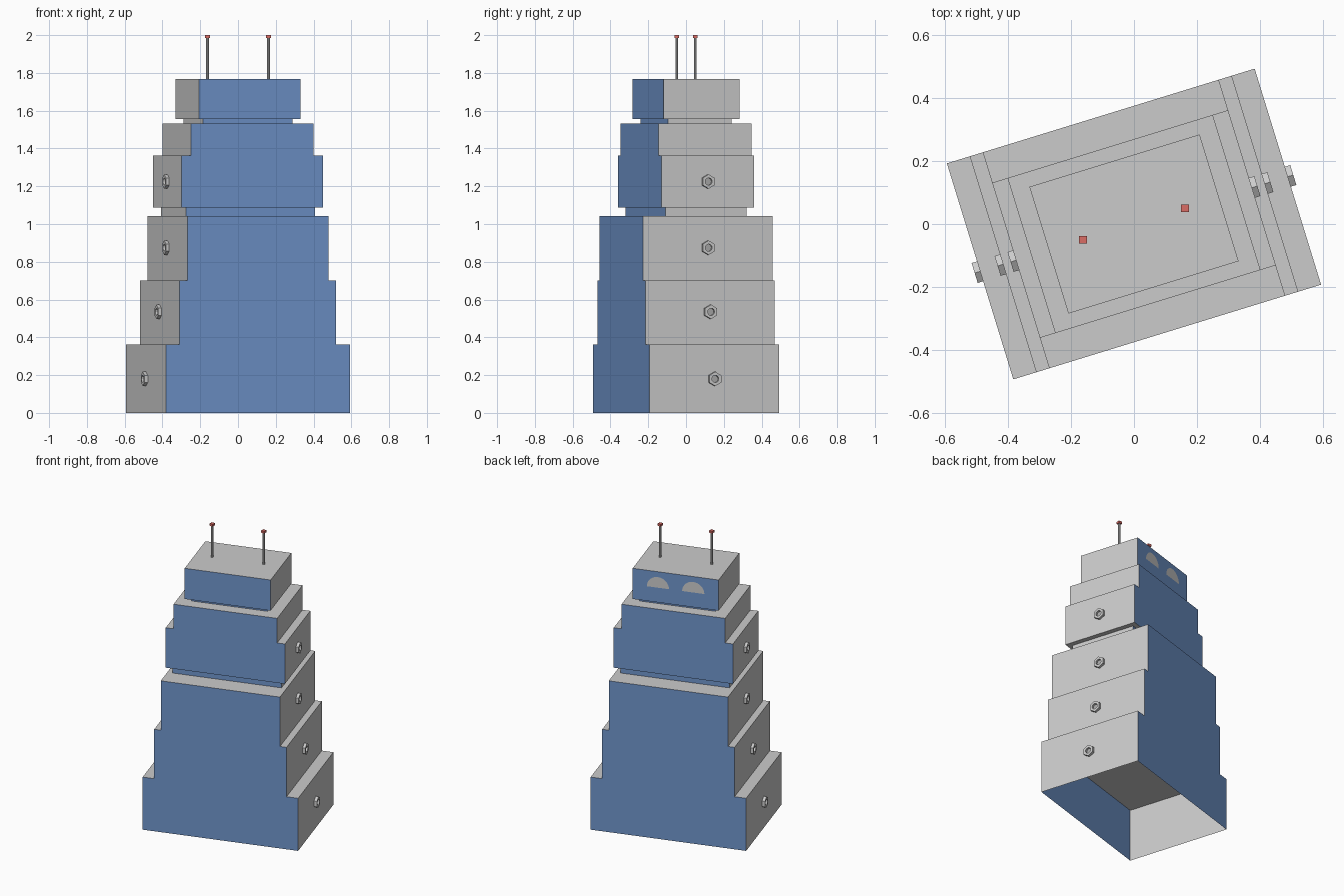
import bpy, bmesh
from math import sin, cos, pi, radians
from mathutils import Matrix, Vector

if "Cube" in bpy.data.objects:
    bpy.data.objects.remove(bpy.data.objects["Cube"])

TURN = Matrix.Rotation(radians(17.1), 4, 'Z')


def material(name, rgb):
    m = bpy.data.materials.new(name)
    m.diffuse_color = (*rgb, 1)
    m.use_nodes = True
    m.node_tree.nodes["Principled BSDF"].inputs["Base Color"].default_value = m.diffuse_color
    return m


BLUE = material("blue_panel", (0.16, 0.30, 0.60))
GREY = material("grey_metal", (0.8, 0.8, 0.8))
DARK = material("dark_metal", (0.4, 0.4, 0.4))
RED = material("red_tip", (0.7, 0.15, 0.13))


def finish(name, bm, mats=(), matrix=TURN):
    bm.transform(matrix)
    me = bpy.data.meshes.new(name)
    bm.to_mesh(me)
    bm.free()
    for m in mats:
        me.materials.append(m)
    ob = bpy.data.objects.new(name, me)
    bpy.context.collection.objects.link(ob)
    return ob


def box(name, a, b, z0, z1, open_bottom=False, panels=True):
    """Box with half sizes a, b; the two broad faces are blue panels."""
    bm = bmesh.new()
    bmesh.ops.create_cube(bm, size=1, matrix=Matrix.Translation((0, 0, (z0 + z1) / 2))
                          @ Matrix.Diagonal((2 * a, 2 * b, z1 - z0, 1)))
    bm.normal_update()
    for f in bm.faces:
        f.material_index = int(panels and abs(f.normal.y) > 0.9)
    if open_bottom:
        low = [f for f in bm.faces if f.normal.z < -0.9]
        bmesh.ops.delete(bm, geom=low, context='FACES_ONLY')
    return finish(name, bm, (GREY, BLUE))


def nut(name, side, u, z):
    """Hexagonal nut with a round bore and a dark bore floor."""
    bm = bmesh.new()
    n, r, bore, depth = 12, 0.038, 0.019, 0.018
    rings = []
    for inner, x in ((False, 0), (False, depth), (True, depth), (True, 0.004)):
        ring = []
        for i in range(n):
            t = 2 * pi * i / n
            rad = bore if inner else (r if i % 2 == 0 else r * cos(pi / 6))
            ring.append(bm.verts.new((x, rad * sin(t), rad * cos(t))))
        rings.append(ring)
    for p, q in zip(rings, rings[1:]):
        for i in range(n):
            j = (i + 1) % n
            bm.faces.new((p[i], p[j], q[j], q[i]))
    bm.faces.new(rings[-1]).material_index = 1
    bmesh.ops.recalc_face_normals(bm, faces=bm.faces)
    spin = Matrix.Rotation(0 if side > 0 else pi, 4, 'Z')
    finish(name, bm, (GREY, DARK), TURN @ Matrix.Translation((side * u, 0, z)) @ spin)


def half_disc(name, u, v, z, r, up, mat):
    """Flat half circle facing the back."""
    bm = bmesh.new()
    pts = [(u + r * cos(pi * i / 16), v, z + up * r * sin(pi * i / 16)) for i in range(17)]
    f = bm.faces.new([bm.verts.new(p) for p in pts])
    f.normal_update()
    if f.normal.y < 0:
        f.normal_flip()
    finish(name, bm, (mat,))


# Stacked body tiers, from the open base up to the head
box("base_tier", 0.51, 0.358, 0, 0.362, open_bottom=True)
box("lower_tier", 0.434, 0.358, 0.362, 0.702)
box("middle_tier", 0.391, 0.358, 0.702, 1.042)
box("waist", 0.358, 0.225, 1.042, 1.088)
box("chest", 0.391, 0.257, 1.088, 1.363)
box("shoulders", 0.34, 0.257, 1.363, 1.532)
box("neck", 0.249, 0.176, 1.532, 1.556)
box("head", 0.282, 0.21, 1.556, 1.767)

# Nuts on both narrow sides
for part, u, z in (("base", 0.51, 0.18), ("lower", 0.434, 0.535),
                   ("middle", 0.391, 0.875), ("chest", 0.391, 1.225)):
    nut(part + "_nut_right", 1, u, z)
    nut(part + "_nut_left", -1, u, z)

# Eyes on the back of the head and antennae on top
for side, s in (("right", 1), ("left", -1)):
    half_disc("eyelid_" + side, s * 0.116, 0.212, 1.658, 0.073, 1, GREY)
    half_disc("eye_" + side, s * 0.116, 0.212, 1.658, 0.073, -1, BLUE)

    foot = TURN @ Vector((s * 0.169, 0, 0))
    bm = bmesh.new()
    bmesh.ops.create_cone(bm, cap_ends=True, segments=8, radius1=0.007, radius2=0.007,
                          depth=0.22)
    finish("antenna_" + side, bm, (GREY,), Matrix.Translation(foot + Vector((0, 0, 1.876))))
    bm = bmesh.new()
    bmesh.ops.create_cube(bm, size=1, matrix=Matrix.Diagonal((0.024, 0.024, 0.015, 1)))
    finish("antenna_tip_" + side, bm, (RED,), Matrix.Translation(foot + Vector((0, 0, 1.9925))))
